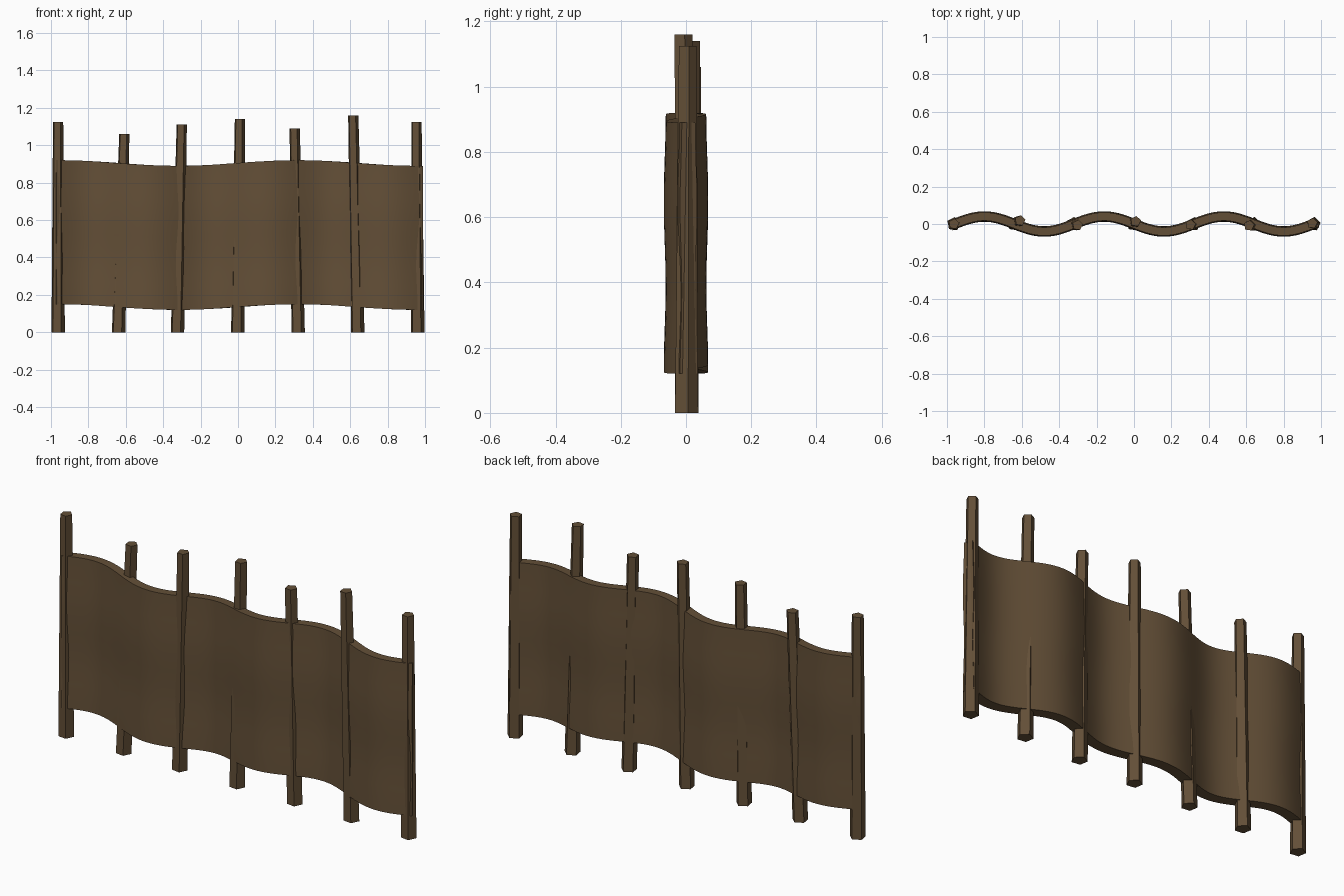
import bpy, bmesh, math

if "Cube" in bpy.data.objects:
    bpy.data.objects.remove(bpy.data.objects["Cube"])

wood = bpy.data.materials.new("brown wood")
wood.diffuse_color = (0.125, 0.078, 0.038, 1)
wood.use_nodes = True
wood.node_tree.nodes["Principled BSDF"].inputs["Base Color"].default_value = wood.diffuse_color


def make_object(name, bm):
    bmesh.ops.recalc_face_normals(bm, faces=bm.faces)
    me = bpy.data.meshes.new(name)
    bm.to_mesh(me)
    bm.free()
    me.materials.append(wood)
    ob = bpy.data.objects.new(name, me)
    bpy.context.collection.objects.link(ob)
    return ob


def bridge(bm, rings):
    """Skin a list of closed rings and cap both ends."""
    n = len(rings[0])
    for a, b in zip(rings, rings[1:]):
        for i in range(n):
            j = (i + 1) % n
            bm.faces.new((a[i], a[j], b[j], b[i]))


# Wavy woven panel: a slab following a sine path, its height drifting gently
K = 2 * math.pi / 0.64
AMP, HALF, ROWS, COLS = 0.040, 0.025, 12, 96
bm = bmesh.new()
rings = []
for c in range(COLS + 1):
    x = -0.98 + 1.96 * c / COLS
    y = AMP * math.sin(K * (x + 0.96))
    slope = AMP * K * math.cos(K * (x + 0.96))
    l = math.hypot(1, slope)
    nx, ny = -slope / l, 1 / l
    lift = 0.015 * math.cos(2 * math.pi * (x - 0.32) / 1.28)
    front, back = [], []
    for r in range(ROWS + 1):
        z = 0.135 + 0.77 * r / ROWS
        t = HALF + 0.003 * math.cos(2 * math.pi * (z - 0.13) / 0.52)
        front.append(bm.verts.new((x - nx * t, y - ny * t, z + lift)))
        back.append(bm.verts.new((x + nx * t, y + ny * t, z + lift)))
    rings.append(front + back[::-1])
bridge(bm, rings)
for ring in (rings[0], rings[-1]):
    for r in range(ROWS):
        bm.faces.new((ring[r], ring[r + 1], ring[-2 - r], ring[-1 - r]))
panel = make_object("woven_panel", bm)
bpy.context.view_layer.objects.active = panel
panel.select_set(True)
bpy.ops.object.shade_smooth_by_angle(angle=math.radians(40))
panel.select_set(False)

# Tapered, slightly leaning five-sided posts: bottom x, top x, top y, height
POSTS = [
    (-0.963, -0.963, 0.000, 1.125), (-0.640, -0.609, 0.018, 1.06),
    (-0.325, -0.302, -0.006, 1.11), (-0.003, 0.009, 0.014, 1.14),
    (0.320, 0.302, -0.004, 1.09), (0.639, 0.615, -0.009, 1.16),
    (0.960, 0.953, 0.004, 1.125),
]
for i, (x0, x1, y1, h) in enumerate(POSTS):
    bm = bmesh.new()
    rings = []
    for x, y, z, rad in ((x0, 0, 0, 0.038), (x1, y1, h, 0.029)):
        rings.append([bm.verts.new((x + rad * math.cos(a), y + rad * math.sin(a), z))
                      for a in (math.radians(10 + 72 * k) for k in range(5))])
    bridge(bm, rings)
    for ring in rings:
        bm.faces.new(ring)
    make_object(f"post_{i + 1}", bm)
